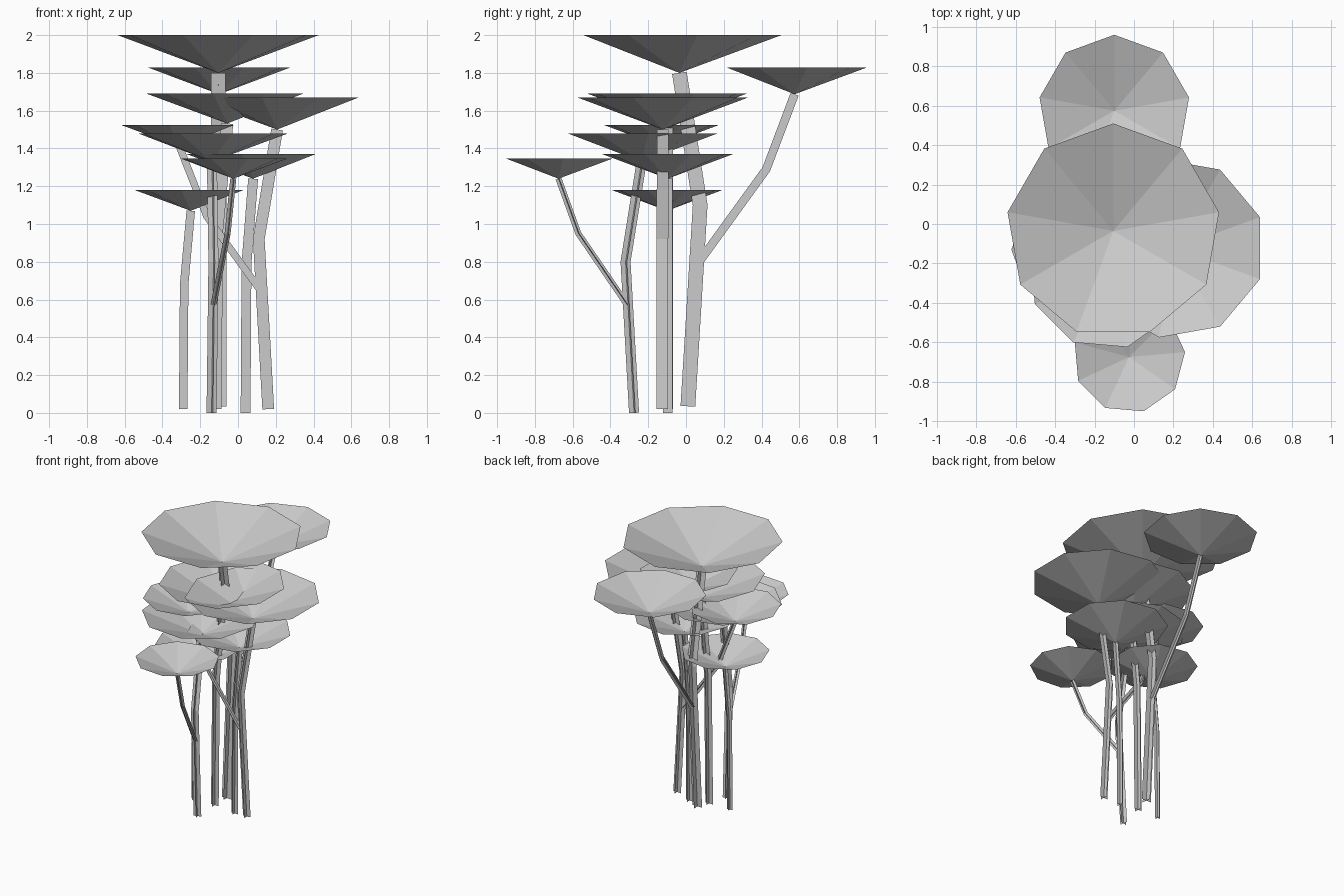
import bpy, math
from mathutils import Vector

cube = bpy.data.objects.get("Cube")
if cube:
    bpy.data.objects.remove(cube)


def material(name, color):
    m = bpy.data.materials.new(name)
    m.use_nodes = True
    m.diffuse_color = color
    m.node_tree.nodes["Principled BSDF"].inputs["Base Color"].default_value = color
    return m


GREY = material("light grey", (0.6, 0.6, 0.6, 1))


def add_mesh(name, verts, faces):
    me = bpy.data.meshes.new(name)
    me.from_pydata(verts, [], faces)
    me.materials.append(GREY)
    ob = bpy.data.objects.new(name, me)
    bpy.context.collection.objects.link(ob)
    return ob


def canopy(name, apex, radius, turn):
    """Open nine-sided cone standing on its tip, one rim corner facing turn."""
    x, y, z = apex
    n = 9
    rim = [(x + radius * math.cos(turn + math.tau * i / n),
            y + radius * math.sin(turn + math.tau * i / n),
            z + 0.37 * radius) for i in range(n)]
    add_mesh(name, rim + [apex], [(i, (i + 1) % n, n) for i in range(n)])


def stem(name, path, width, turn):
    """Two crossed ribbons following a bent path that leans toward turn."""
    pts = [Vector(p) for p in path]
    side = Vector((-math.sin(turn), math.cos(turn), 0))
    verts, faces = [], []
    for ribbon in range(2):
        start = len(verts)
        for i, p in enumerate(pts):
            along = (pts[min(i + 1, len(pts) - 1)] - pts[max(i - 1, 0)]).normalized()
            across = side if ribbon else side.cross(along).normalized()
            verts += [p - across * width / 2, p + across * width / 2]
        for i in range(len(pts) - 1):
            a = start + 2 * i
            faces.append((a, a + 1, a + 3, a + 2))
    add_mesh(name, verts, faces)


def tree(name, turn, trunk, width, radius, branch=None, branch_width=0, branch_radius=0):
    turn = math.radians(turn)
    stem(name + "_trunk", trunk, width, turn)
    canopy(name + "_canopy", trunk[-1], radius, turn)
    if branch:
        stem(name + "_branch", branch, branch_width, turn)
        canopy(name + "_branch_canopy", branch[-1], branch_radius, turn)


# Trees that fork once
tree("tall_tree", 90,
     [(-0.1, 0.01, 0.035), (-0.1, 0.075, 1.1), (-0.105, -0.035, 1.8)], 0.078, 0.545,
     [(-0.1, 0.07, 0.8), (-0.1, 0.425, 1.29), (-0.1, 0.575, 1.687)], 0.045, 0.385)
tree("left_tree", 180,
     [(0.16, -0.125, 0.02), (0.11, -0.125, 0.92), (0.207, -0.1225, 1.5)], 0.062, 0.46,
     [(0.11, -0.13, 0.66), (-0.165, -0.13, 1.04), (-0.31, -0.13, 1.41)], 0.038, 0.312)
tree("front_tree", 285,
     [(-0.14, -0.275, 0), (-0.13, -0.32, 0.8), (-0.138, -0.235, 1.33)], 0.055, 0.403,
     [(-0.13, -0.31, 0.57), (-0.055, -0.57, 0.95), (-0.025, -0.675, 1.24)], 0.033, 0.285)

# Trees with a single trunk
tree("middle_tree", 180,
     [(-0.12, -0.1, 0.02), (-0.11, -0.1, 0.97), (-0.057, -0.1, 1.532)], 0.063, 0.428)
tree("inner_tree", 180,
     [(0.04, -0.097, 0), (0.045, -0.097, 0.79), (0.08, -0.097, 1.24)], 0.052, 0.353)
tree("small_tree", 180,
     [(-0.29, -0.1, 0.02), (-0.285, -0.1, 0.68), (-0.25, -0.1, 1.07)], 0.045, 0.3)
